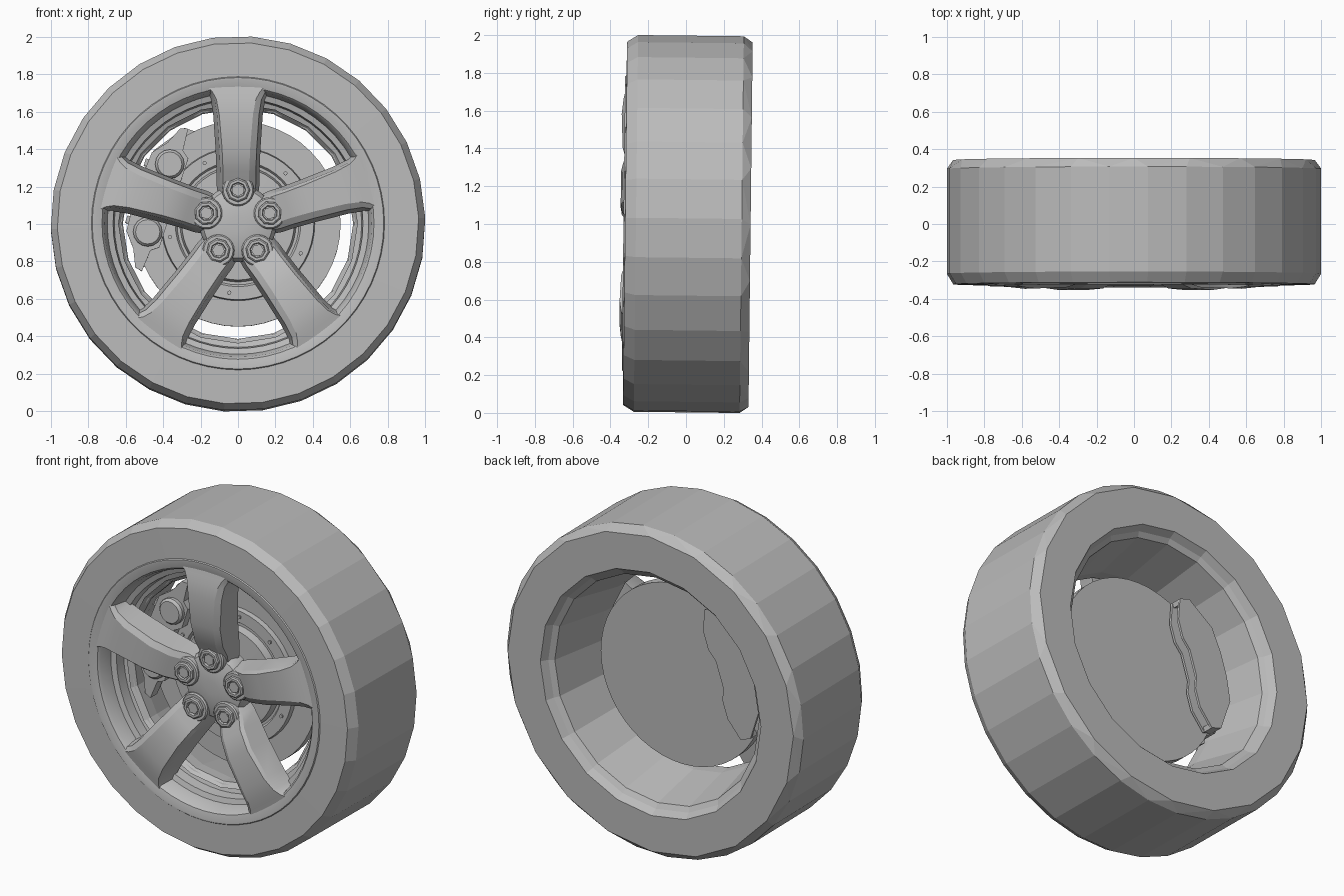
import bpy, bmesh, math
from mathutils import Matrix, Vector

cube = bpy.data.objects.get("Cube")
if cube:
    bpy.data.objects.remove(cube)

grey = bpy.data.materials.new("plain_grey")
grey.use_nodes = True
grey.diffuse_color = (0.5, 0.5, 0.5, 1)
grey.node_tree.nodes["Principled BSDF"].inputs["Base Color"].default_value = (0.5, 0.5, 0.5, 1)

# Axle runs along y at z = 1, with a slight camber
PLACE = Matrix.Translation((0, 0, 1)) @ Matrix.Rotation(-0.0115, 4, 'X')


def finish(name, bm, smooth=None):
    bmesh.ops.recalc_face_normals(bm, faces=bm.faces)
    bm.transform(PLACE)
    mesh = bpy.data.meshes.new(name)
    bm.to_mesh(mesh)
    bm.free()
    mesh.materials.append(grey)
    obj = bpy.data.objects.new(name, mesh)
    bpy.context.collection.objects.link(obj)
    if smooth:
        bpy.ops.object.select_all(action='DESELECT')
        obj.select_set(True)
        bpy.context.view_layer.objects.active = obj
        bpy.ops.object.shade_smooth_by_angle(angle=math.radians(smooth))


def loft(bm, rings, cap=False):
    """Skin a list of closed rings that have equal point counts."""
    loops = [[bm.verts.new(p) for p in ring] for ring in rings]
    n = len(loops[0])
    for a, b in zip(loops, loops[1:]):
        for i in range(n):
            j = (i + 1) % n
            bm.faces.new((a[i], a[j], b[j], b[i]))
    if cap:
        bm.faces.new(loops[0])
        bm.faces.new(loops[-1])
    return loops


def circle(r, y, sides, centre, phase):
    steps = [phase + 2 * math.pi * i / sides for i in range(sides)]
    return [Vector((centre[0] + r * math.cos(a), y, centre[1] + r * math.sin(a))) for a in steps]


def lathe(bm, profile, sides, cap=False, centre=(0, 0), phase=0.0):
    return loft(bm, [circle(r, y, sides, centre, phase) for r, y in profile], cap)


def slab(bm, outline, y0, y1, turn):
    """Extrude a (tangent, radial) outline along the axle, turned to an angle."""
    c, s = math.cos(turn), math.sin(turn)
    loft(bm, [[Vector((v * c - u * s, y, v * s + u * c)) for u, v in outline] for y in (y0, y1)], True)


# Tyre: fine front and tread, coarser rear shoulder
bm = bmesh.new()
front = lathe(bm, [(0.775, -0.325), (0.965, -0.322), (1.0, -0.265), (1.0, 0.295)], 30, phase=0.03)
back = lathe(bm, [(0.965, 0.342), (0.745, 0.342)], 20)
edges = []
for loop in (front[-1], back[0]):
    edges += [bm.edges.get((loop[i - 1], loop[i])) for i in range(len(loop))]
bmesh.ops.bridge_loops(bm, edges=edges)
finish("tyre", bm)

# Rim: flat face and stepped seat
bm = bmesh.new()
lathe(bm, [(0.785, -0.322), (0.778, -0.331), (0.768, -0.331), (0.726, -0.32),
           (0.714, -0.306), (0.698, -0.23), (0.667, -0.22), (0.66, -0.16), (0.62, -0.145)], 60)
finish("rim_lip", bm, 30)

# Barrel: coarse inner wall open to the rear
bm = bmesh.new()
lathe(bm, [(0.64, -0.165), (0.615, -0.13), (0.62, -0.06), (0.69, 0.28), (0.72, 0.30), (0.745, 0.342)], 20)
finish("rim_barrel", bm)

# Spokes: (radius, base half width, face half width, face y, rear y)
SECTIONS = [(0.13, 0.085, 0.06, -0.235, -0.15), (0.21, 0.095, 0.07, -0.26, -0.15),
            (0.28, 0.095, 0.07, -0.305, -0.155), (0.40, 0.10, 0.075, -0.34, -0.175),
            (0.58, 0.112, 0.09, -0.347, -0.195), (0.66, 0.125, 0.105, -0.338, -0.205),
            (0.70, 0.145, 0.125, -0.328, -0.215), (0.75, 0.20, 0.17, -0.316, -0.225)]
SPOKES = [math.pi / 2 + 2 * math.pi * k / 5 for k in range(5)]
bm = bmesh.new()
for angle in SPOKES:
    rings = []
    spin = Matrix.Rotation(math.pi / 2 - angle, 3, 'Y')
    for r, wb, wf, yf, yr in SECTIONS:
        side = yf + 0.02
        ring = [(-wb - 0.02, yr), (-wb, side), (-wf - 0.01, yf), (wf - 0.01, yf), (wb, side), (wb + 0.02, yr)]
        rings.append([spin @ Vector((x, y, r)) for x, y in ring])
    loft(bm, rings, True)
finish("spokes", bm, 25)

# Wheel hub
bm = bmesh.new()
lathe(bm, [(0.04, -0.26), (0.13, -0.254), (0.185, -0.235), (0.205, -0.205), (0.205, -0.13)], 40, True)
finish("wheel_hub", bm, 35)

# Bolt bosses and hexagonal socket bolts
bosses, bolts = bmesh.new(), bmesh.new()
for angle in SPOKES:
    c = (0.178 * math.cos(angle), 0.178 * math.sin(angle))
    lathe(bosses, [(0.088, -0.15), (0.085, -0.262), (0.078, -0.27)], 24, True, c)
    lathe(bolts, [(0.066, -0.25), (0.064, -0.284), (0.056, -0.29), (0.042, -0.29), (0.038, -0.272)],
          8, True, c, angle)
    lathe(bolts, [(0.034, -0.265), (0.034, -0.284)], 6, True, c, angle)
finish("bolt_bosses", bosses, 35)
finish("wheel_bolts", bolts)

# Brake disc with raised bell and centre
bm = bmesh.new()
lathe(bm, [(0.548, 0.04), (0.548, -0.025), (0.41, -0.025), (0.405, -0.055), (0.335, -0.055),
           (0.325, -0.04), (0.31, -0.04), (0.30, -0.085), (0.17, -0.09), (0.16, -0.16)], 48, True)
finish("brake_disc", bm, 30)

# Disc rivets
bm = bmesh.new()
for k in range(10):
    a = 2 * math.pi * (k + 0.3) / 10
    lathe(bm, [(0.011, -0.05), (0.011, -0.064)], 8, True, (0.37 * math.cos(a), 0.37 * math.sin(a)))
finish("disc_rivets", bm)

# Brake caliper straddling the disc edge on the model's right
TURN = math.radians(162)


def mirrored(half, shift=0.0):
    return [(u + shift, v) for u, v in half] + [(shift - u, v) for u, v in reversed(half)]


bm = bmesh.new()
slab(bm, mirrored([(0.08, 0.40), (0.12, 0.36), (0.25, 0.36), (0.28, 0.40), (0.40, 0.41),
                   (0.39, 0.45), (0.30, 0.49), (0.22, 0.555), (0.07, 0.565)]), -0.11, -0.045, TURN)
# Rear channel: two wavy plates joined by end caps and an outer wall
rear_plate = mirrored([(0.08, 0.34), (0.15, 0.31), (0.26, 0.31), (0.385, 0.36),
                       (0.385, 0.43), (0.22, 0.55), (0.07, 0.57)], -0.015)
for y in (0.05, 0.115):
    slab(bm, rear_plate, y, y + 0.015, TURN)
for u, v, du, dv in ((-0.385, 0.395, 0.015, 0.035), (0.355, 0.395, 0.015, 0.035), (-0.015, 0.54, 0.2, 0.01)):
    slab(bm, [(u - du, v - dv), (u + du, v - dv), (u + du, v + dv), (u - du, v + dv)], 0.055, 0.125, TURN)
# Bridges over the disc edge
for u, v in ((-0.355, 0.435), (-0.16, 0.56), (0.16, 0.56), (0.35, 0.435)):
    slab(bm, [(u - 0.02, v - 0.015), (u + 0.02, v - 0.015), (u + 0.02, v + 0.015), (u - 0.02, v + 0.015)],
         -0.10, 0.06, TURN)
finish("brake_caliper", bm)

# Caliper pistons with flat faces
bm = bmesh.new()
for u in (-0.19, 0.19):
    c = (0.445 * math.cos(TURN) - u * math.sin(TURN), 0.445 * math.sin(TURN) + u * math.cos(TURN))
    lathe(bm, [(0.078, -0.10), (0.078, -0.13), (0.065, -0.145)], 16, True, c)
finish("caliper_pistons", bm, 35)
